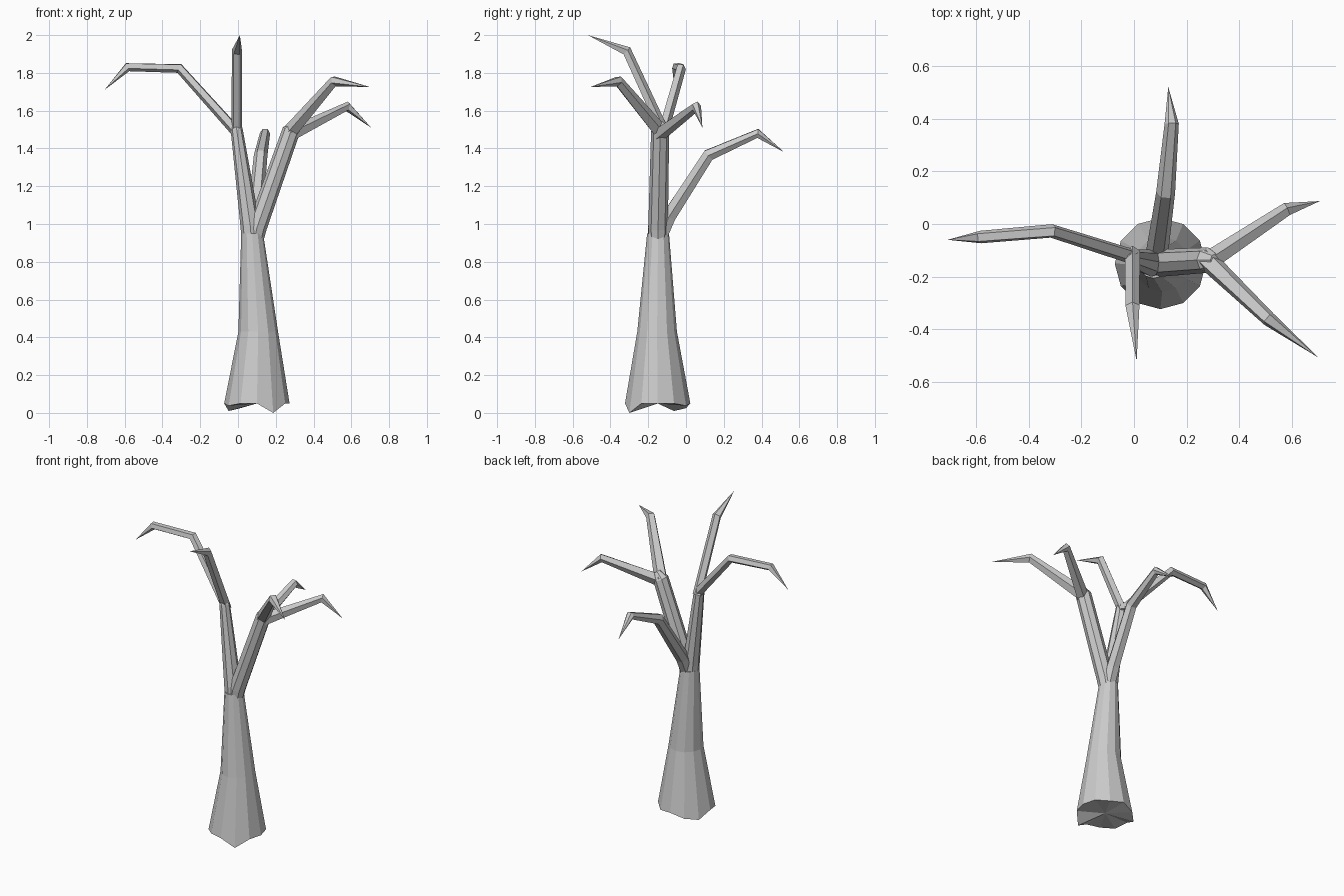
import bpy, bmesh, math
from mathutils import Vector

if "Cube" in bpy.data.objects:
    bpy.data.objects.remove(bpy.data.objects["Cube"])


def tube(name, points, sides, drops=None, turn=0.0, level=False):
    """Faceted tube through (x, y, z, radius) points; radius 0 makes a pointed end."""
    bm = bmesh.new()
    pos = [Vector(p[:3]) for p in points]
    rings = []
    for i, p in enumerate(pos):
        r = points[i][3]
        if r == 0:
            rings.append([bm.verts.new(p)])
            continue
        a = (p - pos[i - 1]).normalized() if i > 0 else Vector()
        b = (pos[i + 1] - p).normalized() if i + 1 < len(pos) else Vector()
        t = Vector((0, 0, 1)) if level else (a + b).normalized()
        if i == 0:
            u = Vector((1, 0, 0)) if abs(t.x) < 0.9 else Vector((0, 1, 0))
        # carry the frame along to avoid twisting
        u = (u - t * u.dot(t)).normalized()
        v = t.cross(u)
        ring = []
        for k in range(sides):
            ang = 2 * math.pi * k / sides + turn
            co = p + r * (math.cos(ang) * u + math.sin(ang) * v)
            if i == 0 and drops:
                co.z -= drops.get(k, 0)
            ring.append(bm.verts.new(co))
        rings.append(ring)
    for a, b in zip(rings, rings[1:]):
        for k in range(sides):
            n = (k + 1) % sides
            if len(b) == 1:
                bm.faces.new((a[k], a[n], b[0]))
            else:
                bm.faces.new((a[k], a[n], b[n], b[k]))
    # close the ends with fans
    for ring, p, flip in ((rings[0], pos[0], True), (rings[-1], pos[-1], False)):
        if len(ring) > 1:
            c = bm.verts.new(p)
            for k in range(sides):
                bm.faces.new((ring[k], ring[(k + 1) % sides], c))
    bmesh.ops.recalc_face_normals(bm, faces=bm.faces)
    me = bpy.data.meshes.new(name)
    bm.to_mesh(me)
    bm.free()
    ob = bpy.data.objects.new(name, me)
    bpy.context.collection.objects.link(ob)
    return ob


# Flared trunk with an uneven cut base
tube("trunk", [(0.10, -0.15, 0.05, 0.173), (0.107, -0.153, 0.43, 0.105),
               (0.075, -0.148, 0.95, 0.058)], 12,
     drops={10: 0.05, 5: 0.04, 4: 0.025, 2: 0.012, 7: 0.012}, level=True)

# Main limbs growing out of the trunk
tube("left_limb", [(0.072, -0.148, 0.90, 0.052), (0.065, -0.148, 0.99, 0.052),
                   (-0.007, -0.13, 1.50, 0.032), (-0.01, -0.13, 1.54, 0.018)], 8)
tube("right_limb", [(0.08, -0.148, 0.88, 0.045), (0.10, -0.148, 0.98, 0.052),
                    (0.28, -0.137, 1.49, 0.048), (0.31, -0.137, 1.53, 0.025)], 8)
tube("back_branch", [(0.085, -0.14, 0.92, 0.04), (0.09, -0.09, 1.04, 0.042),
                     (0.12, 0.12, 1.365, 0.036), (0.143, 0.38, 1.48, 0.027),
                     (0.13, 0.52, 1.38, 0)], 6)

# Bent twigs with pointed tips
twigs = {
    "left_twig": [(0.0, -0.125, 1.48, 0.03), (-0.31, -0.027, 1.825, 0.027),
                  (-0.585, -0.05, 1.832, 0.025), (-0.707, -0.06, 1.71, 0)],
    "front_twig": [(-0.006, -0.11, 1.47, 0.03), (-0.006, -0.315, 1.915, 0.028),
                   (0.01, -0.52, 2.0, 0)],
    "right_front_twig": [(0.27, -0.13, 1.48, 0.042), (0.51, -0.36, 1.757, 0.029),
                         (0.70, -0.507, 1.725, 0)],
    "right_back_twig": [(0.27, -0.15, 1.47, 0.04), (0.58, 0.055, 1.622, 0.027),
                        (0.705, 0.087, 1.51, 0)],
}
for name, pts in twigs.items():
    tube(name, pts, 5, turn=0.3)
